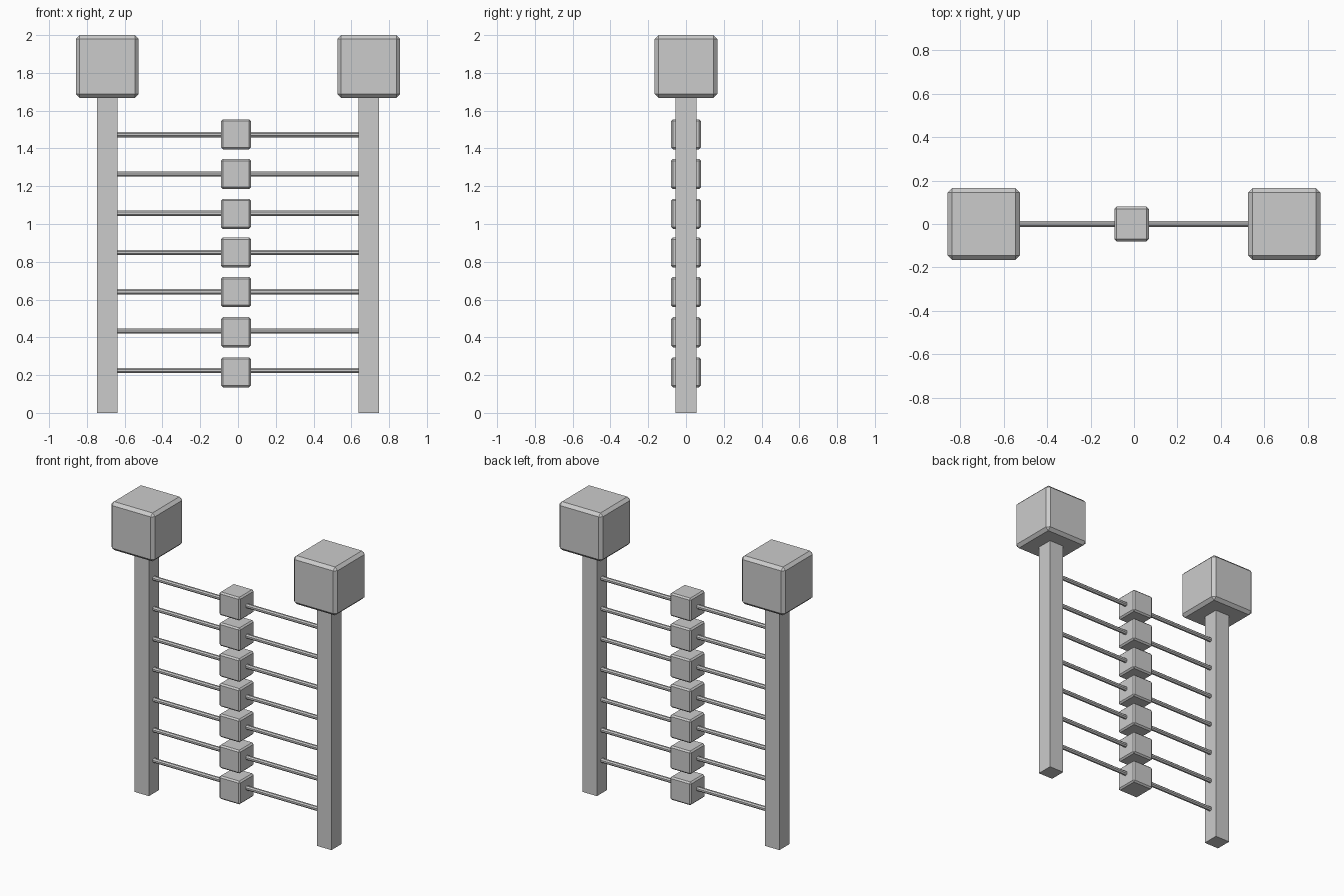
import bpy, math

if "Cube" in bpy.data.objects:
    bpy.data.objects.remove(bpy.data.objects["Cube"])


def box(name, center, size, chamfer=0.0):
    bpy.ops.mesh.primitive_cube_add(size=1, location=center)
    ob = bpy.context.object
    ob.name = name
    ob.scale = size
    bpy.ops.object.transform_apply(location=False, rotation=False, scale=True)
    if chamfer:
        mod = ob.modifiers.new("chamfer", 'BEVEL')
        mod.width = chamfer
        mod.segments = 1
    return ob


def rod(name, z, length, radius):
    bpy.ops.mesh.primitive_cylinder_add(vertices=8, radius=radius, depth=length,
                                        location=(0, 0, z),
                                        rotation=(math.pi / 8, math.pi / 2, 0))
    ob = bpy.context.object
    ob.name = name
    # square the octagon up with the axes
    ob.rotation_euler = (0, math.pi / 2, 0)
    bpy.ops.object.transform_apply(location=False, rotation=True, scale=False)
    ob.rotation_euler = (math.pi / 8, 0, 0)


POST_X = 0.692

# Posts with chamfered block caps
for side, s in (("left", -1), ("right", 1)):
    box(f"{side}_post", (s * POST_X, 0, 0.84), (0.11, 0.11, 1.68))
    box(f"{side}_post_cap", (s * POST_X, 0, 1.834), (0.332, 0.332, 0.332), 0.02)

# Seven rungs, each threaded through a small chamfered block
block_z = [0.215, 0.427, 0.64, 0.849, 1.054, 1.265, 1.475]
for i, bz in enumerate(block_z):
    rod(f"rung_{i + 1}", 0.225 + i * 0.208, 2 * POST_X - 0.1, 0.015)
    box(f"rung_block_{i + 1}", (-0.011, 0, bz), (0.159, 0.159, 0.159), 0.01)
